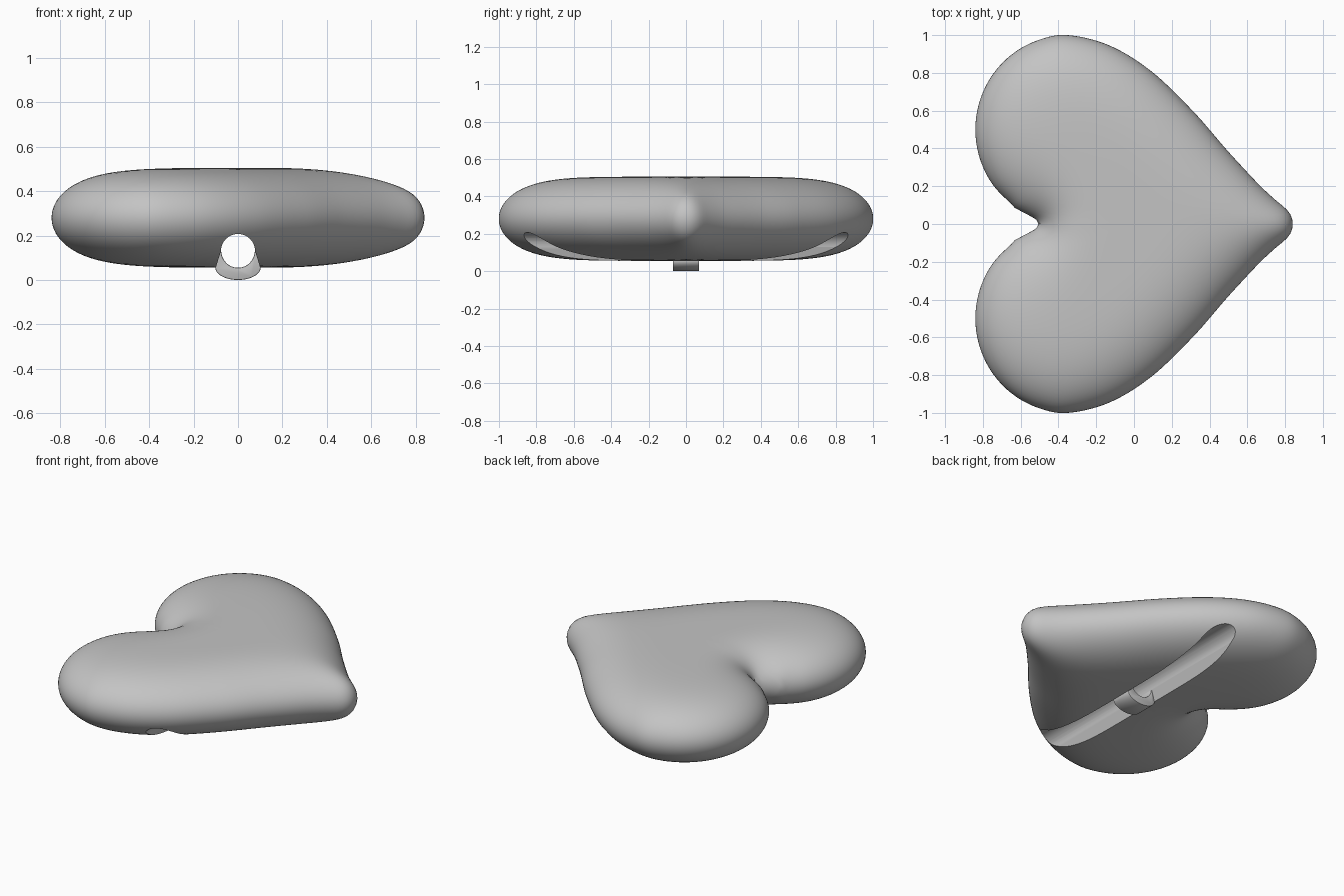
import bpy, bmesh, math
from mathutils import Vector

if "Cube" in bpy.data.objects:
    bpy.data.objects.remove(bpy.data.objects["Cube"], do_unlink=True)

grey = bpy.data.materials.new("plain grey")
grey.use_nodes = True
grey.diffuse_color = (0.55, 0.55, 0.55, 1)
grey.node_tree.nodes["Principled BSDF"].inputs["Base Color"].default_value = grey.diffuse_color

MID, HALF, DEPTH = 0.28, 0.225, 0.38    # centre height, half thickness, edge rounding


def make_object(name, bm):
    bmesh.ops.recalc_face_normals(bm, faces=bm.faces)
    mesh = bpy.data.meshes.new(name)
    bm.to_mesh(mesh)
    bm.free()
    mesh.materials.append(grey)
    obj = bpy.data.objects.new(name, mesh)
    bpy.context.collection.objects.link(obj)
    return obj


def activate(obj):
    bpy.ops.object.select_all(action='DESELECT')
    obj.select_set(True)
    bpy.context.view_layer.objects.active = obj


def smooth_loop(points, steps):
    """Closed spline through the points."""
    n, out = len(points), []
    for i in range(n):
        a, b, c, d = (points[(i + k) % n] for k in (-1, 0, 1, 2))
        for s in range(steps):
            t = s / steps
            out.append(0.5 * (2 * b + (c - a) * t + (2 * a - 5 * b + 4 * c - d) * t ** 2
                              + (3 * b - a - 3 * c + d) * t ** 3))
    return out


def resample(loop, count):
    """Even spacing around a closed loop."""
    n = len(loop)
    lengths = [(loop[(i + 1) % n] - loop[i]).length for i in range(n)]
    step, out, i, start = sum(lengths) / count, [], 0, 0.0
    for k in range(count):
        while i < n - 1 and start + lengths[i] < k * step:
            start += lengths[i]
            i += 1
        out.append(loop[i].lerp(loop[(i + 1) % n], (k * step - start) / lengths[i]))
    return out


def edge_depth(p, loop):
    """Soft distance from the outline, free of creases."""
    total = 0.0
    for i, a in enumerate(loop):
        b = loop[i - 1]
        dx, dy = b.x - a.x, b.y - a.y
        size = math.hypot(dx, dy)
        dx, dy = dx / size, dy / size
        t0 = (a.x - p.x) * dx + (a.y - p.y) * dy
        h2 = max(((a.x - p.x) * dy - (a.y - p.y) * dx) ** 2, 1e-9)
        t1 = t0 + size
        total += (t1 / math.sqrt(t1 * t1 + h2) - t0 / math.sqrt(t0 * t0 + h2)) / h2
    return math.sqrt(2 / total)


# Heart outline: tip, straight flank, round lobe, cleft
half = [(0.835, 0.035), (0.81, 0.075), (0.74, 0.135), (0.67, 0.2), (0.58, 0.295),
        (0.48, 0.405), (0.31, 0.6), (0.09, 0.81), (-0.13, 0.945)]
for deg in range(90, 235, 18):
    a = math.radians(deg)
    half.append((-0.35 + 0.49 * math.cos(a), 0.5 + 0.5 * math.sin(a)))
half += [(-0.63, 0.085), (-0.545, 0.04), (-0.512, 0.018)]
points = [Vector((0.84, 0))] + [Vector(p) for p in half] + [Vector((-0.505, 0))]
points += [Vector((x, -y)) for x, y in reversed(half)]
outline = resample(smooth_loop(points, 12), 220)

# Puffy heart body: rings shrinking to a centre, domed above and below
RINGS = 28
centre = Vector((-0.1, 0))
bm = bmesh.new()
rim = [bm.verts.new((p.x, p.y, MID)) for p in outline]
rings = []
for k in range(RINGS - 1, 0, -1):
    s = math.sin(k / RINGS * math.pi / 2)
    ring = []
    for p in outline:
        q = centre.lerp(p, s)
        d = min(edge_depth(q, outline) / DEPTH, 1)
        ring.append((q, HALF * math.sqrt(1 - (1 - d) ** 2)))
    rings.append(ring)
d = min(edge_depth(centre, outline) / DEPTH, 1)
peak = HALF * math.sqrt(1 - (1 - d) ** 2)
scale = HALF / max([peak] + [h for ring in rings for q, h in ring])
for side in (1, -1):
    prev = rim
    for ring in rings:
        cur = [bm.verts.new((q.x, q.y, MID + side * h * scale)) for q, h in ring]
        for i in range(len(cur)):
            bm.faces.new((prev[i - 1], prev[i], cur[i], cur[i - 1]))
        prev = cur
    top = bm.verts.new((centre.x, centre.y, MID + side * peak * scale))
    for i in range(len(prev)):
        bm.faces.new((prev[i - 1], prev[i], top))
body = make_object("heart_body", bm)


def prism(name, profile, half_length):
    """Extrude an x-z profile along y."""
    bm = bmesh.new()
    face = bm.faces.new([bm.verts.new((x, -half_length, z)) for x, z in profile])
    new = bmesh.ops.extrude_face_region(bm, geom=[face])["geom"]
    verts = [v for v in new if isinstance(v, bmesh.types.BMVert)]
    bmesh.ops.translate(bm, verts=verts, vec=(0, 2 * half_length, 0))
    return make_object(name, bm)


def arc(cx, cz, rx, rz, start, end, steps=24):
    angles = [math.radians(start + (end - start) * i / steps) for i in range(steps + 1)]
    return [(cx + rx * math.cos(a), cz + rz * math.sin(a)) for a in angles]


# Arched channel along the underside
BORE, BORE_Z = 0.077, 0.13
profile = arc(0, BORE_Z, BORE, BORE, 0, 180) + [(-0.1, 0.055), (-0.1, -0.1), (0.1, -0.1), (0.1, 0.055)]
cutter = prism("channel_cutter", profile, 1.2)
cutter.hide_render = True
activate(body)
cut = body.modifiers.new("channel", 'BOOLEAN')
cut.operation, cut.solver, cut.object = 'DIFFERENCE', 'EXACT', cutter
bpy.ops.object.modifier_apply(modifier=cut.name)
bpy.data.objects.remove(cutter, do_unlink=True)
bpy.ops.object.shade_smooth_by_angle(angle=math.radians(35))

# Cord loop bridging the channel
profile = arc(0, 0.055, 0.102, 0.055, 180, 360) + [(0.085, BORE_Z)]
profile += arc(0, BORE_Z, 0.075, 0.075, 0, -180) + [(-0.085, BORE_Z)]
loop = prism("cord_loop", profile, 0.07)
activate(loop)
bevel = loop.modifiers.new("soft_edges", 'BEVEL')
bevel.width, bevel.segments = 0.008, 2
bevel.limit_method, bevel.angle_limit = 'ANGLE', math.radians(50)
bpy.ops.object.modifier_apply(modifier=bevel.name)
bpy.ops.object.shade_smooth_by_angle(angle=math.radians(35))
